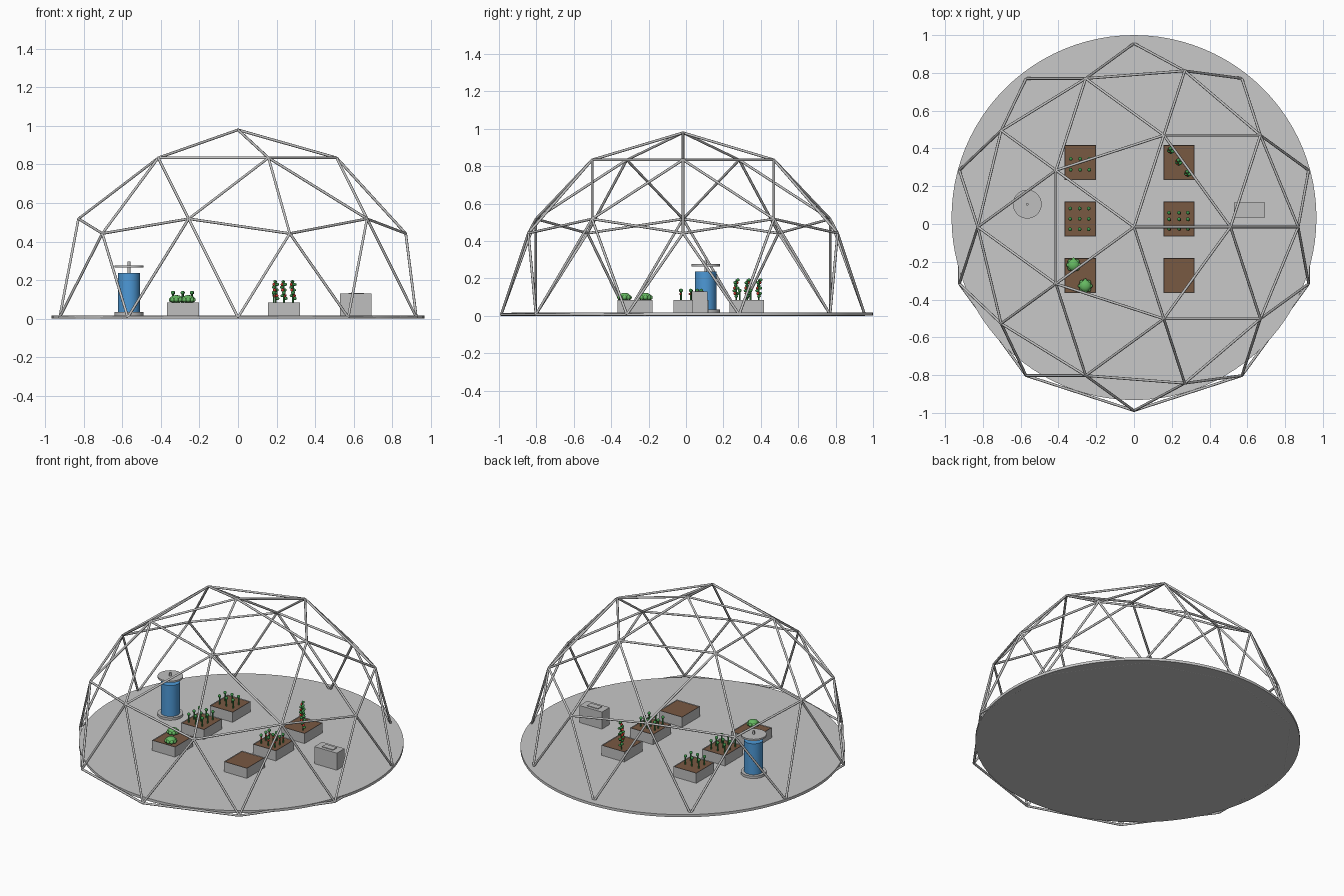
import bpy, bmesh, math
from mathutils import Vector, Matrix

cube = bpy.data.objects.get("Cube")
if cube:
    bpy.data.objects.remove(cube, do_unlink=True)


def material(name, rgb):
    m = bpy.data.materials.new(name)
    m.use_nodes = True
    m.diffuse_color = (*rgb, 1)
    m.node_tree.nodes["Principled BSDF"].inputs["Base Color"].default_value = (*rgb, 1)
    return m


STEEL = material("strut steel", (0.55, 0.55, 0.55))
FLOOR = material("floor grey", (0.58, 0.58, 0.58))
STONE = material("concrete grey", (0.52, 0.52, 0.52))
SOIL = material("soil brown", (0.19, 0.1, 0.055))
BLUE = material("tank blue", (0.075, 0.32, 0.68))
LEAF = material("leaf green", (0.05, 0.3, 0.07))
LETTUCE = material("lettuce green", (0.13, 0.48, 0.12))
RED = material("fruit red", (0.65, 0.04, 0.025))


def finish(bm, name, mats, smooth=False):
    me = bpy.data.meshes.new(name)
    bm.to_mesh(me)
    bm.free()
    ob = bpy.data.objects.new(name, me)
    bpy.context.collection.objects.link(ob)
    for m in mats:
        me.materials.append(m)
    if smooth:
        bpy.ops.object.select_all(action='DESELECT')
        ob.select_set(True)
        bpy.context.view_layer.objects.active = ob
        bpy.ops.object.shade_smooth_by_angle(angle=math.radians(50))


def paint(verts, index):
    for f in {f for v in verts for f in v.link_faces}:
        f.material_index = index


def rod(bm, a, b, r, sides=8):
    a, b = Vector(a), Vector(b)
    d = b - a
    mat = Matrix.Translation((a + b) / 2) @ d.to_track_quat('Z', 'Y').to_matrix().to_4x4()
    bmesh.ops.create_cone(bm, cap_ends=True, segments=sides, radius1=r, radius2=r,
                          depth=d.length, matrix=mat)


def ball(bm, c, r, index=0, squash=1.0):
    mat = Matrix.Translation(c) @ Matrix.Diagonal((1, 1, squash, 1))
    out = bmesh.ops.create_icosphere(bm, subdivisions=2, radius=r, matrix=mat)
    paint(out["verts"], index)


def box(bm, lo, hi):
    lo, hi = Vector(lo), Vector(hi)
    bmesh.ops.create_cube(bm, size=1, matrix=Matrix.Translation((lo + hi) / 2)
                          @ Matrix.Diagonal((*(hi - lo), 1)))


def disc(name, x, y, z0, z1, r, mat, sides=48):
    bm = bmesh.new()
    rod(bm, (x, y, z0), (x, y, z1), r, sides)
    finish(bm, name, [mat], True)


# Floor slab
GROUND = 0.018
disc("floor_slab", 0, 0.034, 0.001, GROUND, 0.966, FLOOR, 96)

# Geodesic frame
R, CENTRE = 0.972, Vector((0, -0.016, 0.007))


def node(deg, r, z):
    a = math.radians(deg)
    return CENTRE + R * Vector((r * math.cos(a), r * math.sin(a), z))


apex = node(0, 0, 1)
crown = [node(72 * k, 0.5257, 0.8507) for k in range(5)]
waist = [node(36 * k, *((0.8507, 0.5257) if k % 2 else (0.8944, 0.4472))) for k in range(10)]
base = [node(18 + 36 * k, 1, 0) for k in range(10)]
edges = []
for k in range(5):
    edges += [(apex, crown[k]), (crown[k], crown[k - 1])]
    edges += [(crown[k], waist[2 * k + s]) for s in (-1, 0, 1)]
for k in range(10):
    edges += [(waist[k], waist[k - 1]), (base[k], base[k - 1]),
              (waist[k], base[k]), (waist[k], base[k - 1])]
bm = bmesh.new()
for a, b in edges:
    rod(bm, a, b, 0.007)
finish(bm, "dome_frame", [STEEL], True)

# Raised beds with recessed soil
BED_TOP, SOIL_TOP = 0.085, 0.081
for side, x in (("right", -0.284), ("left", 0.238)):
    for place, y in (("front", -0.273), ("middle", 0.027), ("back", 0.325)):
        bm = bmesh.new()
        box(bm, (x - 0.083, y - 0.093, GROUND), (x + 0.083, y + 0.093, BED_TOP))
        top = max(bm.faces, key=lambda f: f.calc_center_median().z)
        bmesh.ops.inset_region(bm, faces=[top], thickness=0.004, depth=0)
        top.material_index = 1
        for v in top.verts:
            v.co.z = SOIL_TOP
        finish(bm, f"{side}_{place}_bed", [STONE, SOIL])


# Plants
def seedlings(name, xs, ys, fruit):
    bm = bmesh.new()
    for x in xs:
        for y in ys:
            rod(bm, (x, y, SOIL_TOP), (x, y, 0.13), 0.0045)
            ball(bm, (x, y, 0.135), 0.01)
            if fruit:
                ball(bm, (x + 0.005, y - 0.005, 0.117), 0.006, 1)
    finish(bm, name, [LEAF, RED], True)


seedlings("right_middle_seedlings", (-0.338, -0.288, -0.24), (-0.028, 0.027, 0.082), False)
seedlings("right_back_seedlings", (-0.335, -0.285, -0.237), (0.287, 0.345), False)
seedlings("left_middle_pepper_plants", (0.185, 0.238, 0.285), (-0.025, 0.025, 0.06), True)

bm = bmesh.new()
for x, y in ((0.195, 0.39), (0.237, 0.328), (0.285, 0.268)):
    rod(bm, (x, y, SOIL_TOP), (x, y, 0.195), 0.004)
    for i in range(7):
        a = i * 2.4
        z = 0.105 + i * 0.0145
        dx, dy = math.cos(a) * 0.01, math.sin(a) * 0.01
        ball(bm, (x + dx, y + dy, z), 0.01, 0, 0.8)
        if i % 2:
            ball(bm, (x - dx, y - dy, z), 0.008, 1)
finish(bm, "tomato_plants", [LEAF, RED], True)

bm = bmesh.new()
for x, y in ((-0.32, -0.217), (-0.258, -0.328)):
    ball(bm, (x, y, 0.102), 0.033, 0, 0.65)
    for i in range(8):
        a = i * math.tau / 8
        ball(bm, (x + 0.026 * math.cos(a), y + 0.026 * math.sin(a), 0.098), 0.013)
finish(bm, "lettuces", [LETTUCE], True)

# Water tank
TX, TY = -0.565, 0.105
disc("tank_foot", TX, TY, GROUND, 0.034, 0.076, STONE)
disc("tank_body", TX, TY, 0.034, 0.237, 0.057, BLUE)
disc("tank_shaft", TX, TY, 0.237, 0.297, 0.007, STONE, 16)
disc("tank_lid", TX, TY, 0.265, 0.276, 0.076, STONE)

# Equipment box with top plate
bm = bmesh.new()
box(bm, (0.53, 0.035, GROUND), (0.693, 0.115, 0.13))
box(bm, (0.572, 0.055, 0.13), (0.652, 0.095, 0.134))
finish(bm, "equipment_box", [STONE])
